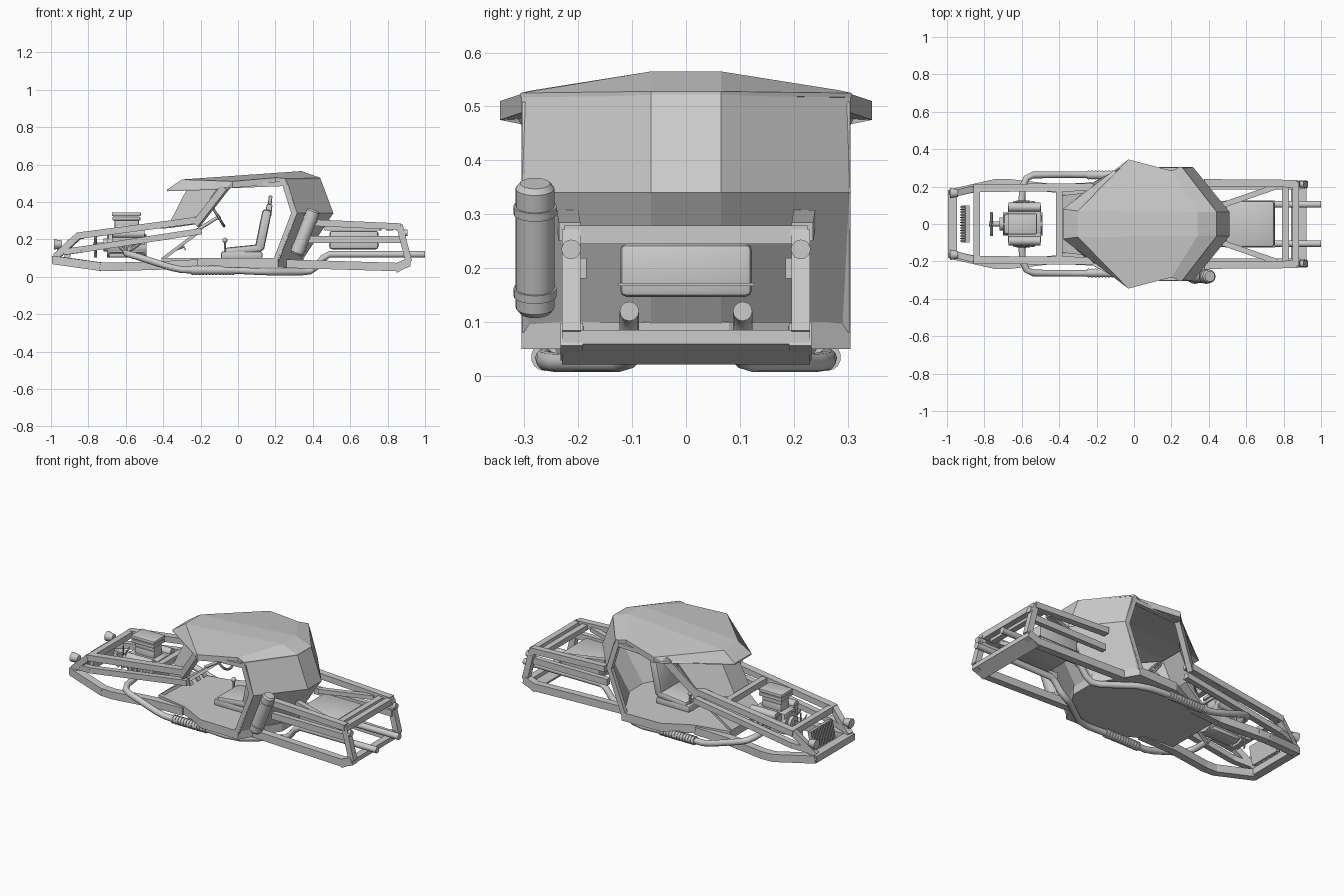
import bpy, bmesh, math
from mathutils import Vector, Matrix

if "Cube" in bpy.data.objects:
    bpy.data.objects.remove(bpy.data.objects["Cube"])

GREY = bpy.data.materials.new("plain_grey")
GREY.diffuse_color = (0.6, 0.6, 0.6, 1)
GREY.use_nodes = True
GREY.node_tree.nodes["Principled BSDF"].inputs["Base Color"].default_value = GREY.diffuse_color


def finish(name, bm, smooth=False):
    bmesh.ops.recalc_face_normals(bm, faces=bm.faces)
    me = bpy.data.meshes.new(name)
    bm.to_mesh(me)
    bm.free()
    me.materials.append(GREY)
    ob = bpy.data.objects.new(name, me)
    bpy.context.collection.objects.link(ob)
    if smooth:
        bpy.ops.object.select_all(action='DESELECT')
        ob.select_set(True)
        bpy.context.view_layer.objects.active = ob
        bpy.ops.object.shade_smooth_by_angle(angle=math.radians(40))
    return ob


def frame(p, q):
    """Matrix at the middle of p-q with local z along the segment, local y upward."""
    d = (q - p).normalized()
    side = d.cross(Vector((0, 0, 1)))
    side = Vector((0, 1, 0)) if side.length < 1e-4 else side.normalized()
    up = side.cross(d)
    m = Matrix((side, up, d)).transposed().to_4x4()
    m.translation = (p + q) / 2
    return m


def mirrored(pts, s):
    return [Vector((x, y * s, z)) for x, y, z in pts]


def beam(name, pts, w=.035, h=.035, mirror=True):
    """Square bar along a polyline, on both sides of the car."""
    for s, side in ((1, "_left"), (-1, "_right")) if mirror else ((1, ""),):
        bm = bmesh.new()
        P = mirrored(pts, s)
        for p, q in zip(P, P[1:]):
            m = frame(p, q) @ Matrix.Diagonal((w, h, (q - p).length + h * .3, 1))
            bmesh.ops.create_cube(bm, size=1, matrix=m)
        finish(name + side, bm)


def box(name, c, size, bevel=0, tilt=0):
    bm = bmesh.new()
    m = Matrix.Translation(c) @ Matrix.Rotation(tilt, 4, 'Y') @ Matrix.Diagonal((*size, 1))
    bmesh.ops.create_cube(bm, size=1, matrix=m)
    if bevel:
        bmesh.ops.bevel(bm, geom=bm.edges[:], offset=bevel, segments=2, affect='EDGES', profile=.5)
    return finish(name, bm, bool(bevel))


def cyl(name, p, q, r, r2=None, n=20):
    p, q = Vector(p), Vector(q)
    bm = bmesh.new()
    bmesh.ops.create_cone(bm, cap_ends=True, segments=n, radius1=r, radius2=r2 or r,
                          depth=(q - p).length, matrix=frame(p, q))
    return finish(name, bm, True)


def tube(name, pts, r, n=10):
    """Round pipe swept along a polyline."""
    P = [Vector(p) for p in pts]
    bm, rings = bmesh.new(), []
    for i, p in enumerate(P):
        m = frame(P[max(i - 1, 0)], P[min(i + 1, len(P) - 1)])
        m.translation = p
        rings.append([bm.verts.new(m @ Vector((r * math.cos(a), r * math.sin(a), 0)))
                      for a in (2 * math.pi * k / n for k in range(n))])
    for a, b in zip(rings, rings[1:]):
        for k in range(n):
            bm.faces.new((a[k], a[(k + 1) % n], b[(k + 1) % n], b[k]))
    bm.faces.new(rings[0])
    bm.faces.new(rings[-1])
    return finish(name, bm, True)


def panel(name, half_rows, push):
    """Faceted panel: each row lists half the car's width, side to centre."""
    bm = bmesh.new()
    rows = [[bm.verts.new(v) for v in mirrored(r, 1) + mirrored(r[::-1], -1)] for r in half_rows]
    for a, b in zip(rows, rows[1:]):
        for k in range(len(a) - 1):
            bm.faces.new((a[k], a[k + 1], b[k + 1], b[k]))
    ext = bmesh.ops.extrude_face_region(bm, geom=bm.faces[:], use_keep_orig=True)
    bmesh.ops.translate(bm, vec=push, verts=[v for v in ext["geom"] if isinstance(v, bmesh.types.BMVert)])
    return finish(name, bm)


# cabin: roof with front visor, rear shell, windscreen, floor
roof = panel("roof", [[(-.06, .305, .475), (-.38, .08, .465)], [(-.03, .345, .51), (-.3, .07, .52)],
                      [(.2, .285, .53), (.34, .065, .565)], [(.255, .307, .525), (.442, .065, .528)]], (0, 0, -.035))
for v in roof.data.vertices:  # thin the roof at its rear and visor edges
    if (v.co.x > .24 and v.co.z < .5) or (v.co.x < -.05 and v.co.z < .45):
        v.co.z += .027
panel("rear_shell", [[(.253, .305, .522), (.441, .065, .525)], [(.315, .305, .34), (.51, .065, .34)],
                     [(.215, .305, .095), (.345, .065, .09)]], (-.02, 0, 0))
panel("windscreen", [[(-.11, .25, .475), (-.27, .07, .475)], [(-.24, .2, .28), (-.38, .07, .26)]], (.012, 0, 0))
panel("floor", [[(-.41, .17, .10), (-.41, .07, .10)], [(-.2, .215, .10), (-.2, .07, .10)],
                [(-.04, .3, .10), (-.04, .07, .10)], [(.215, .305, .10), (.215, .07, .10)],
                [(.35, .08, .10), (.35, .04, .10)]], (0, 0, -.05))
panel("footwell", [[(-.23, .17, .235), (-.23, .05, .235)], [(-.41, .15, .10), (-.41, .05, .10)]], (.015, 0, -.01))
beam("windscreen_pillar", [(-.06, .29, .49), (-.22, .205, .285)], .03, .04)
beam("roof_side_rail", [(-.06, .29, .485), (.24, .29, .497)], .025, .025)
beam("door_rear_post", [(.25, .292, .5), (.30, .292, .34), (.205, .292, .09)], .025, .03)

# front frame
beam("front_lower_rail", [(-.975, .165, .088), (-.74, .218, .055), (-.67, .218, .053), (-.42, .19, .06),
                          (-.22, .2, .07)], .045, .045)
beam("front_nose_post", [(-.97, .16, .11), (-.85, .19, .22)], .035, .035)
beam("front_upper_rail", [(-.85, .192, .22), (-.2, .197, .305)], .042, .035)
beam("front_middle_rail", [(-.95, .165, .13), (-.84, .19, .145), (-.2, .195, .243)], .035, .033)
beam("front_bumper", [(-.97, -.175, .09), (-.97, .175, .09)], .05, .04, False)
beam("nose_top_bar", [(-.84, -.19, .22), (-.84, .19, .22)], .035, .035, False)
beam("cowl_bar", [(-.4, -.2, .275), (-.4, .2, .275)], .035, .035, False)
for s in (1, -1):
    cyl("headlight", (-.985, .165 * s, .173), (-.94, .165 * s, .173), .028, .02)
    cyl("headlight_stalk", (-.96, .165 * s, .11), (-.96, .165 * s, .165), .008, n=8)

# radiator with fins
box("radiator", (-.9, 0, .145), (.022, .2, .11), 0, .2)
for i in range(14):
    box("radiator_fin", (-.911, -.091 + i * .014, .147), (.018, .005, .105), 0, .2)

# engine
cyl("engine_crankcase", (-.7, 0, .165), (-.49, 0, .165), .062)
box("engine_block", (-.595, 0, .18), (.2, .11, .11), .012)
box("engine_sump", (-.6, 0, .118), (.18, .09, .03), .008)
for s in (1, -1):
    beam("cylinder_bank", [(-.665, .07 * s, .2), (-.505, .07 * s, .2)], .06, .06, False)
    cyl("valve_cover", (-.67, .09 * s, .23), (-.5, .09 * s, .23), .024, n=12)
    for i in range(4):
        tube("header", [(-.655 + i * .043, .085 * s, .19), (-.64 + i * .035, .112 * s, .17),
                        (-.6, .12 * s, .13)], .010, 8)
box("intake_manifold", (-.595, 0, .25), (.13, .08, .05), .008)
box("carburettor", (-.595, 0, .285), (.13, .07, .04), .005)
for z, w in ((.311, .15), (.334, .155)):
    box("air_cleaner_plate", (-.597, 0, z), (w, .11, .02), .005)
cyl("fan_shaft", (-.775, 0, .17), (-.69, 0, .17), .013, n=12)
cyl("fan_pulley", (-.72, 0, .17), (-.70, 0, .17), .035)
for i in range(6):
    bm = bmesh.new()
    bmesh.ops.create_cube(bm, size=1, matrix=Matrix.Translation((-.762, 0, .17))
                          @ Matrix.Rotation(i * math.pi / 3, 4, 'X') @ Matrix.Translation((0, 0, .038))
                          @ Matrix.Rotation(.5, 4, 'Z') @ Matrix.Diagonal((.005, .024, .06, 1)))
    finish("fan_blade", bm)

# exhausts, running along the sills and back through the rear frame
for s in (1, -1):
    tube("exhaust_pipe", mirrored([(-.6, .12, .13), (-.595, .2, .125), (-.575, .245, .118), (-.54, .262, .108),
         (-.36, .264, .05), (-.3, .264, .037), (0, .262, .033), (.1, .26, .028), (.18, .24, .025), (.34, .125, .025),
         (.385, .107, .03), (.42, .105, .055), (.455, .105, .10), (.49, .105, .12), (1, .105, .12)], s), .018, 12)
    cyl("muffler", (-.25, .262 * s, .035), (-.02, .262 * s, .035), .022)
    for i in range(13):
        cyl("muffler_ring", (-.246 + i * .018, .262 * s, .035), (-.237 + i * .018, .262 * s, .035), .0255, n=14)

# rear frame
beam("rear_upper_rail", [(.38, .22, .29), (.865, .216, .268)], .04, .035)
beam("rear_middle_rail", [(.38, .2, .2), (.885, .2, .2)], .03, .038)
beam("rear_lower_rail", [(.25, .21, .07), (.85, .212, .052), (.91, .212, .075)], .042, .045)
beam("rear_post", [(.912, .213, .085), (.867, .213, .262)], .035, .035)
beam("rear_top_bar", [(.865, -.22, .262), (.865, .22, .262)], .035, .035, False)
beam("rear_bumper", [(.902, -.226, .072), (.902, .226, .072)], .04, .026, False)
box("rear_bumper_plate", (.88, 0, .05), (.08, .46, .022), 0, -.5)
beam("rear_cross_bar", [(.81, -.2, .262), (.81, .2, .262)], .035, .03, False)
beam("rear_brace", [(.47, .1, .26), (.76, .2, .26)], .03, .025)
for s in (1, -1):
    cyl("tail_light", (.87, .213 * s, .235), (.905, .213 * s, .235), .018)

# fuel tank and strapped canister
box("fuel_tank", (.62, 0, .196), (.26, .245, .098), .012)
box("fuel_tank_seam", (.62, 0, .17), (.268, .252, .006))
a, b = Vector((.315, -.28, .127)), Vector((.402, -.28, .348))
cyl("canister", a, b, .036)
for e, d in ((a, -1), (b, 1)):
    u = (b - a).normalized() * d
    cyl("canister_end", e, e + u * .01, .036, .028)
for t in (.13, .82):
    c, u = a.lerp(b, t), (b - a).normalized() * .008
    cyl("canister_strap", c - u, c + u, .040)

# seat
box("seat_base", (.02, 0, .115), (.22, .2, .04), .008)
box("seat_cushion", (.03, 0, .145), (.2, .2, .04), .014, -.1)
box("seat_back", (.135, 0, .25), (.05, .2, .22), .015, .2)
box("seat_upper_back", (.165, 0, .355), (.032, .14, .07), .01, .12)
box("headrest", (.172, 0, .41), (.02, .09, .05), .007, .1)

# steering wheel, column, gear lever, pedals
c, ax = Vector((-.105, .03, .32)), Vector((.8, 0, .5)).normalized()
m = frame(c - ax, c + ax)
ring = [m @ Vector((.058 * math.cos(k * math.pi / 12), .058 * math.sin(k * math.pi / 12), 0)) for k in range(25)]
tube("steering_wheel_rim", ring, .007, 8)
for k in (0, 8, 16):
    cyl("steering_wheel_spoke", c, ring[k], .005, n=8)
cyl("steering_hub", c - ax * .01, c + ax * .01, .014, n=12)
cyl("steering_column", c, c - ax * .16, .009, n=10)
cyl("gear_lever", (-.07, .06, .09), (-.07, .06, .19), .006, n=8)
cyl("gear_lever_boot", (-.07, .06, .09), (-.07, .06, .135), .025, .01, 12)
bm = bmesh.new()
bmesh.ops.create_uvsphere(bm, u_segments=12, v_segments=8, radius=.014, matrix=Matrix.Translation((-.07, .06, .195)))
finish("gear_lever_knob", bm, True)
for y in (-.04, .03, .09):
    box("pedal", (-.29, y, .16), (.008, .03, .04), 0, -.5)
    cyl("pedal_arm", (-.29, y, .16), (-.33, y, .145), .005, n=8)
